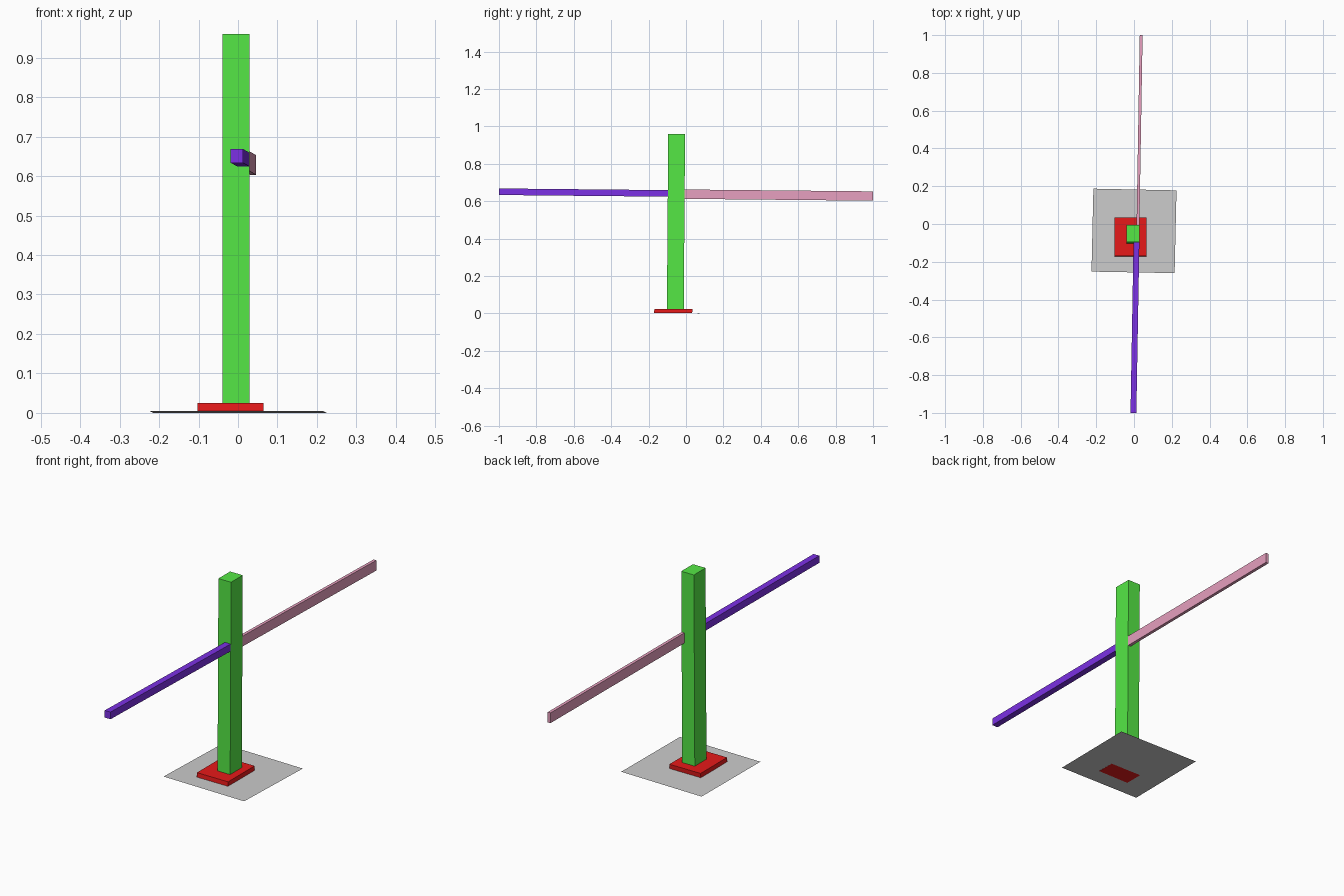
import bpy, bmesh
from mathutils import Vector

if "Cube" in bpy.data.objects:
    bpy.data.objects.remove(bpy.data.objects["Cube"])


def colour(name, rgb):
    m = bpy.data.materials.new(name)
    m.diffuse_color = (*rgb, 1)
    m.use_nodes = True
    m.node_tree.nodes["Principled BSDF"].inputs["Base Color"].default_value = m.diffuse_color
    return m


def finish(name, bm, mat=None):
    bmesh.ops.recalc_face_normals(bm, faces=bm.faces)
    mesh = bpy.data.meshes.new(name)
    bm.to_mesh(mesh)
    bm.free()
    obj = bpy.data.objects.new(name, mesh)
    bpy.context.collection.objects.link(obj)
    if mat:
        mesh.materials.append(mat)
    return obj


def beam(name, start, end, size, axis, mat):
    """Square-cut beam between two end centres; size is its box section."""
    bm = bmesh.new()
    bmesh.ops.create_cube(bm, size=1)
    for v in bm.verts:
        offset = Vector(c * s for c, s in zip(v.co, size))
        centre = Vector(end if v.co[axis] > 0 else start)
        offset[axis] = 0
        v.co = centre + offset
    return finish(name, bm, mat)


red = colour("red", (0.8, 0.01, 0.01))
green = colour("green", (0.09, 0.8, 0.06))
blue = colour("blue", (0.2, 0.03, 0.78))
pink = colour("pink", (0.8, 0.35, 0.52))

# Thin, slightly tilted ground plate
bm = bmesh.new()
bm.faces.new([bm.verts.new(p) for p in (
    (-0.225, -0.252, 0.005), (0.215, -0.26, 0.005),
    (0.225, 0.178, 0), (-0.215, 0.187, 0))])
finish("ground_plate", bm)

# Pedestal and post
beam("pedestal", (-0.019, -0.069, 0.003), (-0.019, -0.067, 0.025),
     (0.168, 0.204, 0), 2, red)
beam("post", (-0.005, -0.057, 0.024), (-0.005, -0.050, 0.96),
     (0.068, 0.09, 0), 2, green)

# Two arms reaching forward and backward from the post
beam("front_arm", (-0.003, -1, 0.651), (0.013, -0.092, 0.642),
     (0.031, 0, 0.035), 1, blue)
beam("back_arm", (0.021, -0.010, 0.638), (0.038, 1, 0.628),
     (0.015, 0, 0.05), 1, pink)
